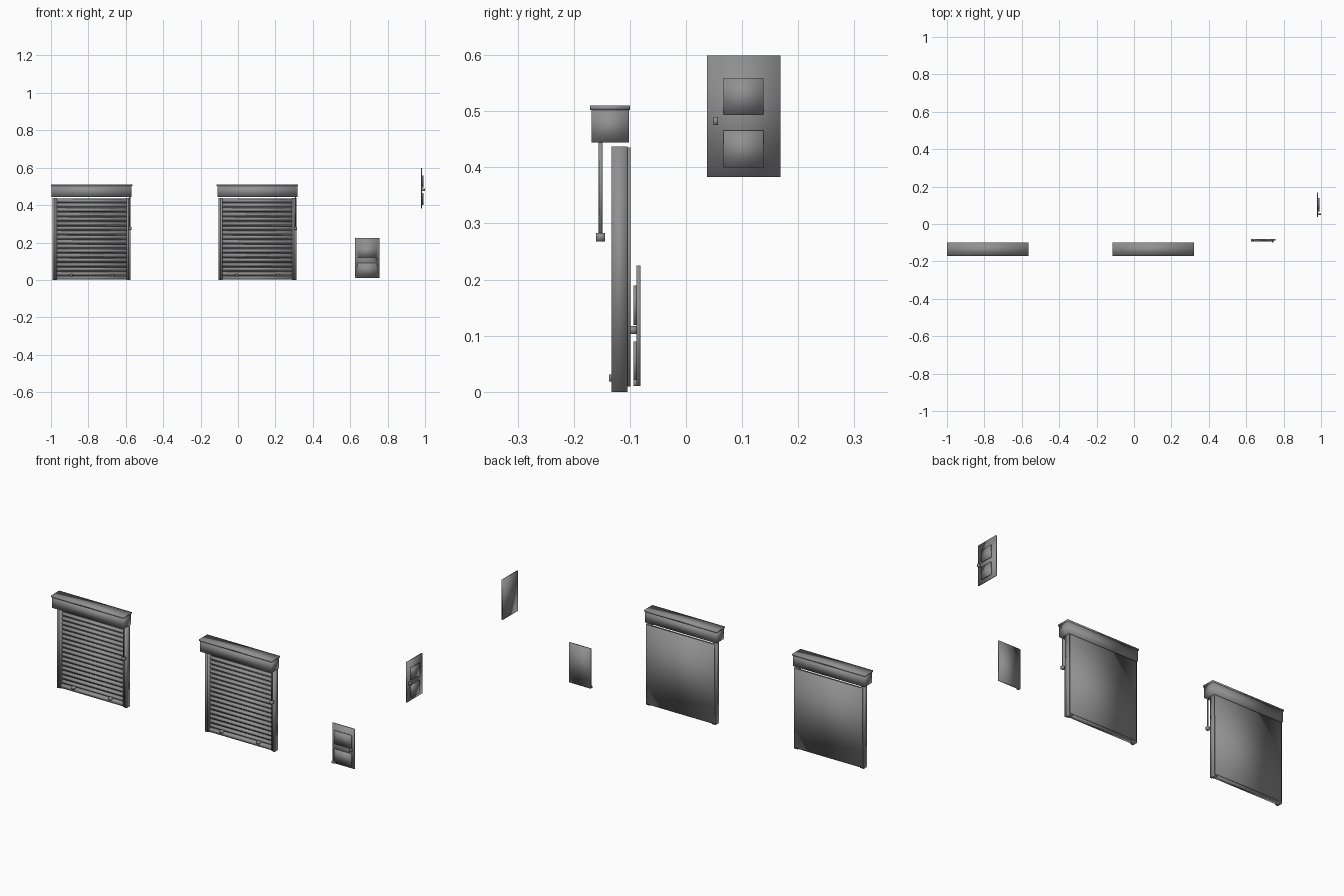
import bpy, bmesh, math

if "Cube" in bpy.data.objects:
    bpy.data.objects.remove(bpy.data.objects["Cube"])

grey = bpy.data.materials.new("mid grey")
grey.diffuse_color = (0.28, 0.28, 0.28, 1)
grey.use_nodes = True
grey.node_tree.nodes["Principled BSDF"].inputs["Base Color"].default_value = grey.diffuse_color


def finish(name, bm):
    """Turn a bmesh into a smooth-shaded object."""
    bmesh.ops.recalc_face_normals(bm, faces=bm.faces)
    for f in bm.faces:
        f.smooth = True
    me = bpy.data.meshes.new(name)
    bm.to_mesh(me)
    bm.free()
    me.materials.append(grey)
    ob = bpy.data.objects.new(name, me)
    bpy.context.collection.objects.link(ob)
    return ob


def box(name, x, y, z):
    """Box from (min, max) ranges on each axis."""
    bm = bmesh.new()
    bmesh.ops.create_cube(bm, size=1)
    for v in bm.verts:
        v.co = [(r[0] + r[1]) / 2 + c * (r[1] - r[0]) for r, c in zip((x, y, z), v.co)]
    return finish(name, bm)


def rod(name, x, y, z, radius, sides=12):
    """Upright cylinder between two heights."""
    bm = bmesh.new()
    bmesh.ops.create_cone(bm, cap_ends=True, segments=sides, radius1=radius,
                          radius2=radius, depth=z[1] - z[0])
    bmesh.ops.translate(bm, verts=bm.verts, vec=(x, y, (z[0] + z[1]) / 2))
    return finish(name, bm)


def slats(name, x, y_back, bulge, z, count):
    """Stack of curved slats, each a bowed profile extruded along x."""
    bm = bmesh.new()
    pitch = (z[1] - z[0]) / count
    steps = 6
    for i in range(count):
        z0 = z[0] + i * pitch
        prof = []
        for k in range(steps + 1):
            t = k / steps
            prof.append((y_back - bulge * math.sin(math.pi * t), z0 + pitch * (0.03 + 0.94 * t)))
        ends = [[bm.verts.new((xx, yy, zz)) for yy, zz in prof] for xx in x]
        n = len(prof)
        for k in range(n):
            j = (k + 1) % n
            bm.faces.new((ends[0][k], ends[0][j], ends[1][j], ends[1][k]))
        for e in ends:
            bm.faces.new(e)
    return finish(name, bm)


def shutter(tag, dx):
    """Roller shutter; dx is the x of its centre line."""
    def span(a, b):
        return (dx + a, dx + b)

    # Head box and its lid
    box(tag + "_head_box", span(-0.214, 0.214), (-0.168, -0.102), (0.444, 0.503))
    box(tag + "_head_lid", span(-0.2175, 0.2175), (-0.171, -0.100), (0.502, 0.51))
    # Backing sheet
    box(tag + "_back_sheet", span(-0.203, 0.203), (-0.104, -0.099), (0.009, 0.435))
    # Guide rails with a lower inner lip
    for s, side in ((-1, "left"), (1, "right")):
        outer = sorted((s * 0.197, s * 0.208))
        inner = sorted((s * 0.186, s * 0.197))
        box(f"{tag}_{side}_rail", span(*outer), (-0.133, -0.104), (0, 0.437))
        box(f"{tag}_{side}_rail_lip", span(*inner), (-0.129, -0.104), (0, 0.437))
    # Curtain and bottom bar
    slats(tag + "_slats", span(-0.186, 0.186), -0.112, 0.011, (0.021, 0.435), 17)
    box(tag + "_bottom_bar", span(-0.186, 0.186), (-0.129, -0.104), (0.003, 0.021))
    # Stops on the bottom bar
    for s, side in ((-1, "left"), (1, "right")):
        x = s * 0.11
        box(f"{tag}_{side}_stop", span(x - 0.007, x + 0.007), (-0.137, -0.115), (0.018, 0.031))
    # Pull rod and grip
    rod(tag + "_pull_rod", dx + 0.204, -0.152, (0.28, 0.446), 0.0035)
    box(tag + "_pull_grip", span(0.196, 0.212), (-0.160, -0.144), (0.268, 0.283))


shutter("first_shutter", -0.7825)
shutter("second_shutter", 0.1035)

# Front-facing hatch door
box("front_door_leaf", (0.626, 0.757), (-0.088, -0.081), (0.01, 0.225))
for part, z in (("upper", (0.119, 0.189)), ("lower", (0.021, 0.090))):
    box(f"front_door_{part}_panel", (0.639, 0.744), (-0.094, -0.088), z)
box("front_door_knob", (0.737, 0.746), (-0.100, -0.088), (0.103, 0.117))
box("front_door_foot", (0.626, 0.64), (-0.094, -0.081), (0.01, 0.021))

# Side-facing hatch door
box("side_door_leaf", (0.978, 0.985), (0.037, 0.168), (0.383, 0.599))
for part, z in (("upper", (0.494, 0.559)), ("lower", (0.400, 0.466))):
    box(f"side_door_{part}_panel", (0.985, 0.991), (0.067, 0.138), z)
box("side_door_knob", (0.985, 1.0), (0.049, 0.057), (0.475, 0.490))
